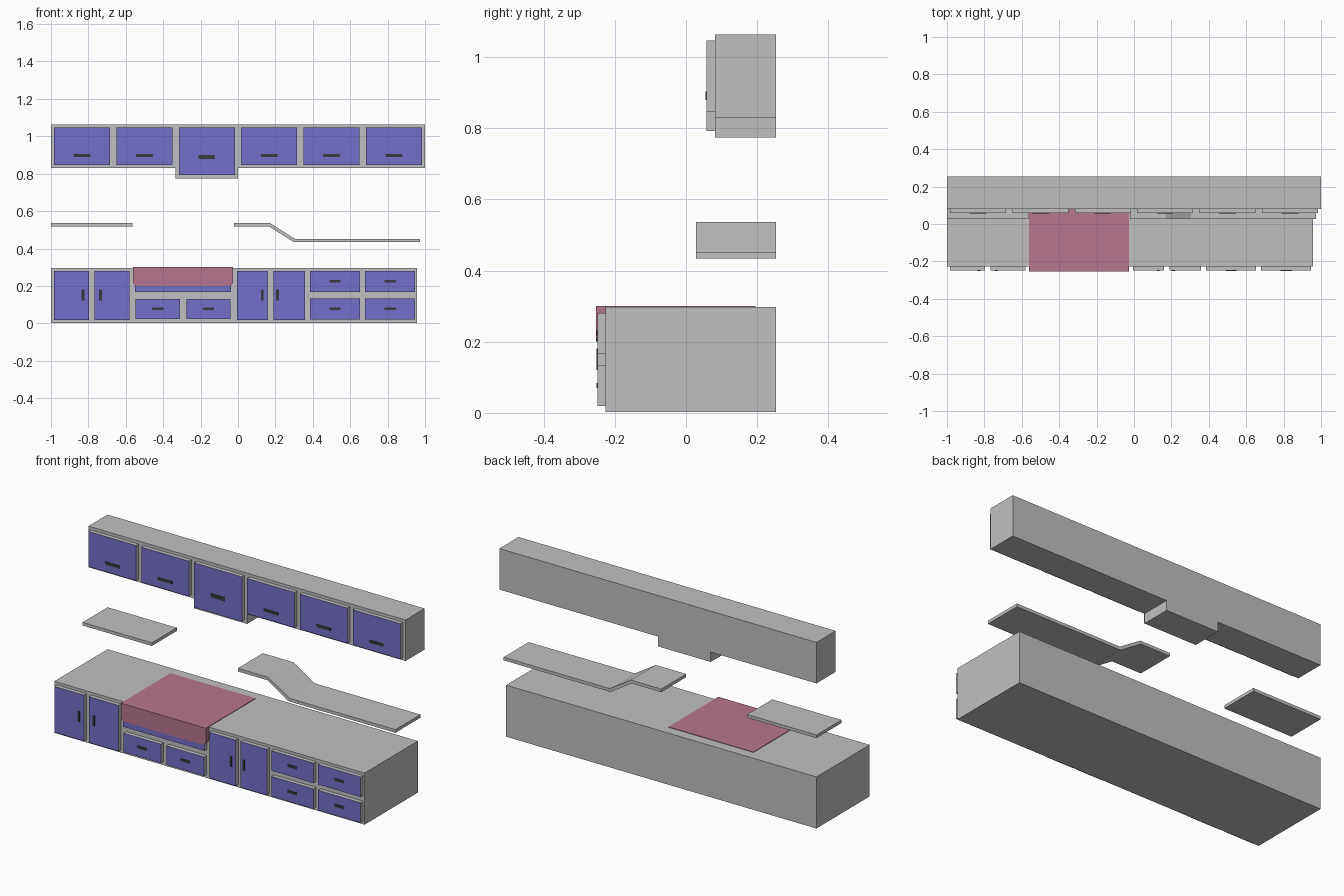
import bpy, bmesh, math

if "Cube" in bpy.data.objects:
    bpy.data.objects.remove(bpy.data.objects["Cube"])


def material(name, rgb):
    m = bpy.data.materials.new(name)
    m.diffuse_color = (*rgb, 1)
    m.use_nodes = True
    m.node_tree.nodes["Principled BSDF"].inputs["Base Color"].default_value = m.diffuse_color
    return m


GREY = material("cabinet grey", (0.53, 0.53, 0.53))
BLUE = material("door blue", (0.178, 0.156, 0.59))
PINK = material("sink pink", (0.48, 0.18, 0.275))
DARK = material("handle dark", (0.042, 0.042, 0.05))


def prism(name, profile, y0, y1, mat, front=None):
    """Extrude an x-z outline from y0 (front) to y1 (back)."""
    bm = bmesh.new()
    face = bm.faces.new([bm.verts.new((x, y0, z)) for x, z in profile])
    ext = bmesh.ops.extrude_face_region(bm, geom=[face])
    verts = [v for v in ext["geom"] if isinstance(v, bmesh.types.BMVert)]
    bmesh.ops.translate(bm, verts=verts, vec=(0, y1 - y0, 0))
    # keep exactly one front cap
    if not face.is_valid or len([f for f in bm.faces if all(abs(v.co.y - y0) < 1e-6 for v in f.verts)]) == 0:
        bm.verts.ensure_lookup_table()
        bm.faces.new([v for v in bm.verts if abs(v.co.y - y0) < 1e-6])
    bmesh.ops.recalc_face_normals(bm, faces=bm.faces)
    mesh = bpy.data.meshes.new(name)
    mesh.materials.append(mat)
    if front:
        mesh.materials.append(front)
        for f in bm.faces:
            f.material_index = 1 if f.normal.y < -0.9 else 0
    bm.to_mesh(mesh)
    bm.free()
    obj = bpy.data.objects.new(name, mesh)
    bpy.context.collection.objects.link(obj)
    return obj


def box(name, x0, x1, z0, z1, y0, y1, mat, front=None):
    return prism(name, [(x0, z0), (x1, z0), (x1, z1), (x0, z1)], y0, y1, mat, front)


def handle(name, x, z, w, h, y):
    box(name, x - w / 2, x + w / 2, z - h / 2, z + h / 2, y - 0.003, y, DARK)


BACK = 0.253

# wall cabinet with a deeper section
prism("wall_cabinet", [(-1, 0.83), (-0.333, 0.83), (-0.333, 0.774), (0, 0.774),
                       (0, 0.83), (1, 0.83), (1, 1.064), (-1, 1.064)], 0.081, BACK, GREY)
for i in range(6):
    x = -1 + (i + 0.5) / 3
    deep = i == 2
    box(f"wall_door_{i}", x - 0.15, x + 0.15, 0.792 if deep else 0.846, 1.047,
        0.058, 0.081, GREY, BLUE)
    handle(f"wall_handle_{i}", x, 0.89 if deep else 0.896, 0.09, 0.022 if deep else 0.016, 0.058)

# shelves, one stepping down through a slope
box("left_shelf", -1, -0.563, 0.518, 0.536, 0.028, BACK, GREY)
prism("stepped_shelf", [(-0.021, 0.518), (0.166, 0.518), (0.298, 0.434), (0.973, 0.434),
                        (0.973, 0.452), (0.304, 0.452), (0.171, 0.536), (-0.021, 0.536)],
      0.028, BACK, GREY)

# base cabinet
FRONT, DOOR = -0.226, -0.249
box("base_cabinet", -1, 0.957, 0.003, 0.297, FRONT, BACK, GREY)

# base doors with upright handles
for i, (x0, x1, hx) in enumerate([(-0.984, -0.797, -0.829), (-0.766, -0.579, -0.735),
                                  (-0.006, 0.16, 0.13), (0.191, 0.357, 0.211)]):
    box(f"base_door_{i}", x0, x1, 0.019, 0.281, DOOR, FRONT, GREY, BLUE)
    handle(f"base_handle_{i}", hx, 0.151, 0.014, 0.06, DOOR)

# drawers with level handles
drawers = [(-0.547, -0.311, 0.023, 0.131), (-0.276, -0.039, 0.023, 0.131)]
for x0, x1 in ((0.385, 0.651), (0.68, 0.947)):
    drawers += [(x0, x1, 0.02, 0.134), (x0, x1, 0.167, 0.281)]
for i, (x0, x1, z0, z1) in enumerate(drawers):
    box(f"drawer_{i}", x0, x1, z0, z1, DOOR, FRONT, GREY, BLUE)
    handle(f"drawer_handle_{i}", (x0 + x1) / 2, (z0 + z1) / 2, 0.06, 0.014, DOOR)

# sink: panel behind, top plate and apron with rounded lower corners
box("sink_panel", -0.55, -0.038, 0.167, 0.281, DOOR, FRONT, GREY, BLUE)
box("sink_top", -0.562, -0.026, 0.29, 0.3, -0.246, 0.195, PINK)
cx, half, r = -0.294, 0.268, 0.025
arc = [(half - r + r * math.sin(a), 0.2 + r - r * math.cos(a))
       for a in (math.pi / 2 * k / 4 for k in range(5))]
right = [(cx + x, z) for x, z in arc] + [(cx + half, 0.3)]
left = [(2 * cx - x, z) for x, z in reversed(right)]
prism("sink_apron", right + left, -0.253, FRONT, PINK)
